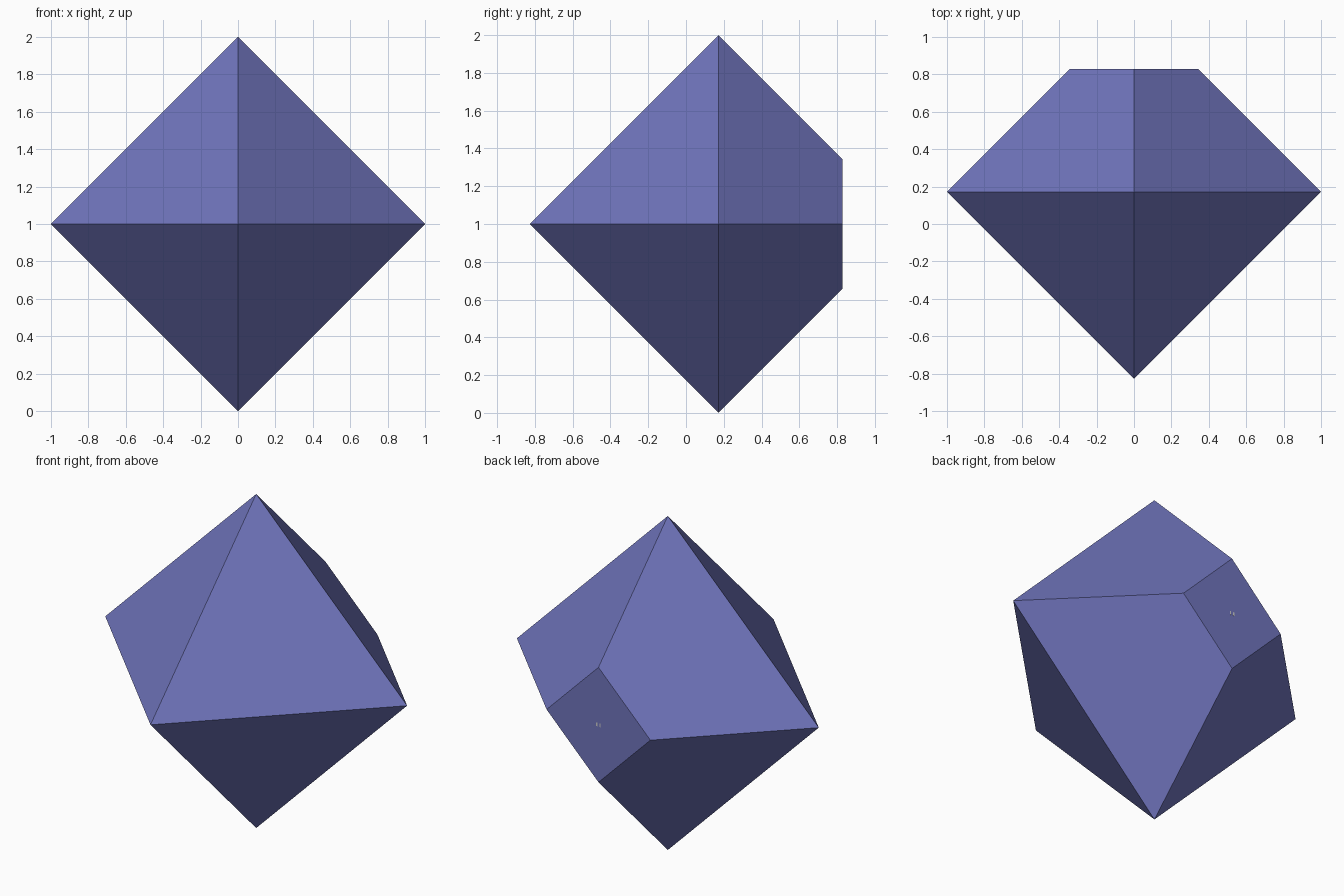
import bpy, bmesh
from mathutils import Vector

if "Cube" in bpy.data.objects:
    bpy.data.objects.remove(bpy.data.objects["Cube"])

CENTRE = Vector((0, 0.172, 1))   # centre of the octahedron
BACK = 0.828                     # y of the flat cut at the back


def material(name, rgb):
    m = bpy.data.materials.new(name)
    m.diffuse_color = (*rgb, 1)
    m.use_nodes = True
    m.node_tree.nodes["Principled BSDF"].inputs["Base Color"].default_value = m.diffuse_color
    return m


def add_object(name, bm, mat):
    bmesh.ops.recalc_face_normals(bm, faces=bm.faces[:])
    me = bpy.data.meshes.new(name)
    bm.to_mesh(me)
    bm.free()
    me.materials.append(mat)
    ob = bpy.data.objects.new(name, me)
    bpy.context.collection.objects.link(ob)
    return ob


violet = material("violet blue", (0.16, 0.175, 0.50))
pale = material("pale grey", (0.6, 0.6, 0.6))

# Gem body: octahedron with its rear point sliced off
bm = bmesh.new()
for axis in range(3):
    for sign in (-1, 1):
        p = CENTRE.copy()
        p[axis] += sign
        bm.verts.new(p)
bmesh.ops.convex_hull(bm, input=bm.verts[:])
cut = bmesh.ops.bisect_plane(bm, geom=bm.verts[:] + bm.edges[:] + bm.faces[:],
                             plane_co=(0, BACK, 0), plane_no=(0, 1, 0),
                             clear_outer=True)
rim = [e for e in cut["geom_cut"] if isinstance(e, bmesh.types.BMEdge)]
bmesh.ops.contextual_create(bm, geom=rim)
add_object("gem_body", bm, violet)

# Two tiny pale flecks in the middle of the rear facet
bm = bmesh.new()
for x in (-0.011, 0.011):
    fleck = bmesh.ops.create_cube(bm, size=1)["verts"]
    bmesh.ops.scale(bm, vec=(0.008, 0.002, 0.022), verts=fleck)
    bmesh.ops.translate(bm, vec=(x, BACK, 1), verts=fleck)
add_object("rear_flecks", bm, pale)
